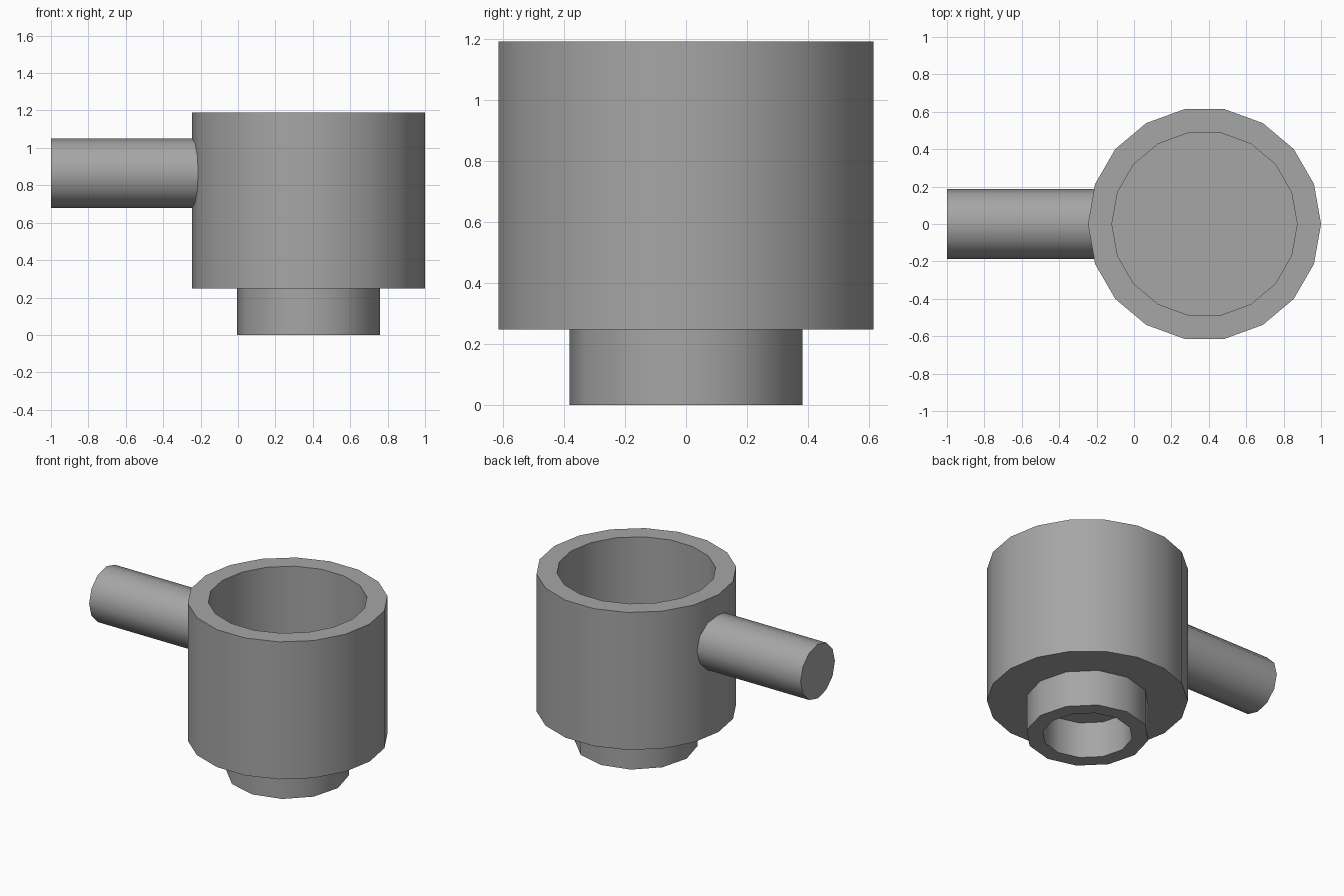
import bpy, bmesh, math
from mathutils import Matrix

cube = bpy.data.objects.get("Cube")
if cube:
    bpy.data.objects.remove(cube, do_unlink=True)

grey = bpy.data.materials.new("mid_grey")
grey.use_nodes = True
colour = (0.38, 0.38, 0.38, 1)
grey.diffuse_color = colour
grey.node_tree.nodes["Principled BSDF"].inputs["Base Color"].default_value = colour

AXIS_X = 0.377


def lathe(name, profile, sides, matrix):
    """Turn a (radius, height) profile round z; radius 0 closes an end."""
    bm = bmesh.new()
    rings = []
    for r, z in profile:
        if r == 0:
            rings.append([bm.verts.new((0, 0, z))] * sides)
        else:
            angles = [math.tau * i / sides for i in range(sides)]
            rings.append([bm.verts.new((r * math.cos(a), r * math.sin(a), z)) for a in angles])
    for low, high in zip(rings, rings[1:]):
        for i in range(sides):
            j = (i + 1) % sides
            corners = dict.fromkeys((low[i], low[j], high[j], high[i]))
            bm.faces.new(list(corners))
    bmesh.ops.recalc_face_normals(bm, faces=bm.faces)
    mesh = bpy.data.meshes.new(name)
    bm.to_mesh(mesh)
    bm.free()
    mesh.transform(matrix)
    mesh.materials.append(grey)
    obj = bpy.data.objects.new(name, mesh)
    bpy.context.collection.objects.link(obj)
    bpy.ops.object.select_all(action="DESELECT")
    obj.select_set(True)
    bpy.context.view_layer.objects.active = obj
    bpy.ops.object.shade_smooth_by_angle(angle=math.radians(40))
    return obj


upright = Matrix.Translation((AXIS_X, 0, 0))

# Open cup with a thick wall and closed floor
lathe("cup", [(0, 0.247), (0.623, 0.247), (0.623, 1.19), (0.495, 1.19),
              (0.495, 0.37), (0, 0.37)], 18, upright)

# Short hollow foot under the cup, sealed by the cup floor
lathe("foot", [(0.28, 0.247), (0.28, 0), (0.382, 0), (0.382, 0.247)], 12, upright)

# Straight side handle, ending inside the cup wall
sideways = Matrix.Translation((-1, 0, 0.865)) @ Matrix.Rotation(math.pi / 2, 4, "Y")
lathe("handle", [(0, 0), (0.186, 0), (0.186, 0.82), (0, 0.82)], 12, sideways)
